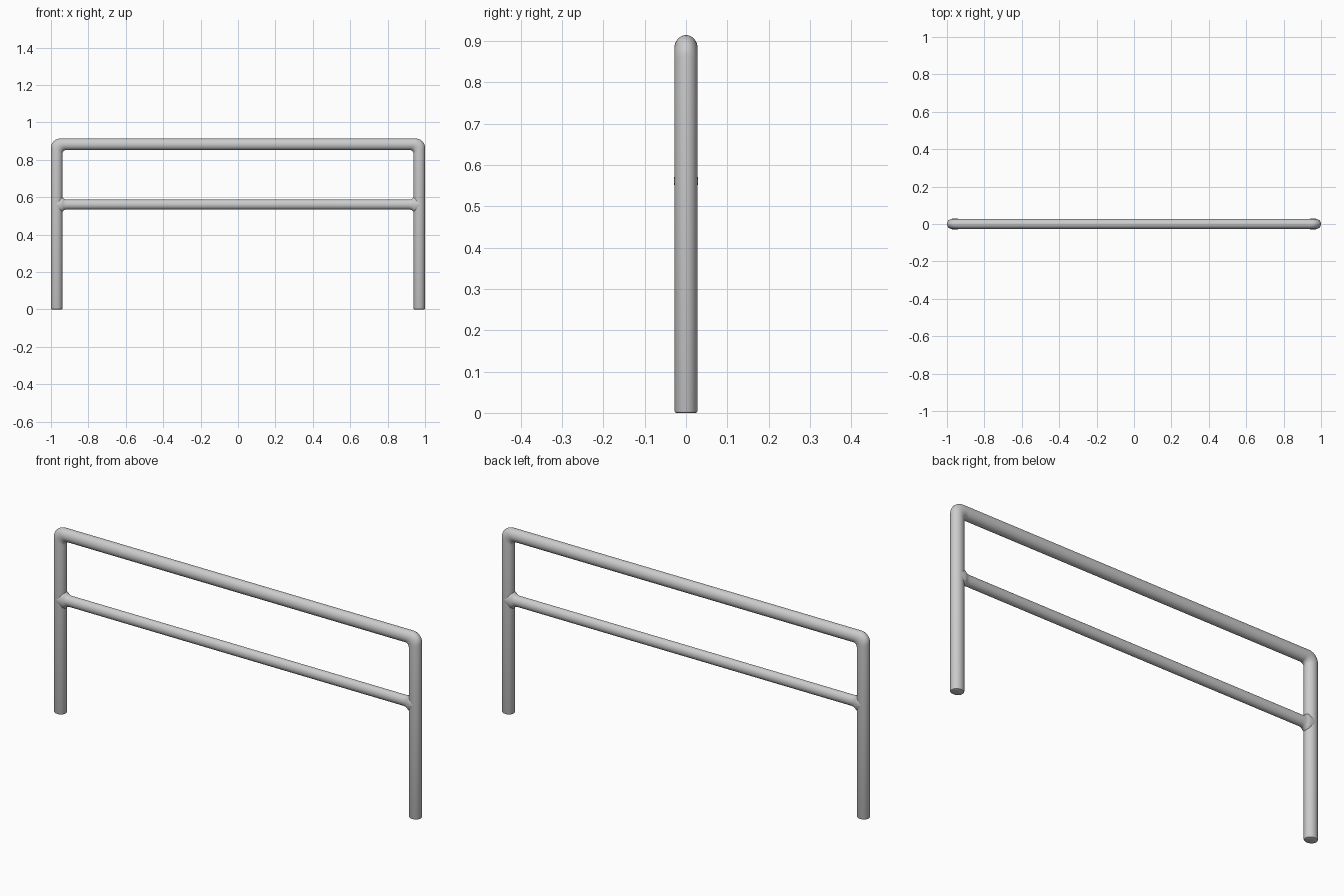
import bpy, bmesh
from math import sin, cos, pi

if "Cube" in bpy.data.objects:
    bpy.data.objects.remove(bpy.data.objects["Cube"])

SIDES = 32
H = 0.914          # overall height
W = 0.062          # tube thickness in the frame plane
RY = 0.028         # tube half depth


def loft(name, rings):
    """Skin elliptical rings; each ring = (outer point, inner point, half depth) in xz."""
    bm = bmesh.new()
    loops = []
    for (ox, oz), (ix, iz), ry in rings:
        mx, mz, hx, hz = (ox + ix) / 2, (oz + iz) / 2, (ox - ix) / 2, (oz - iz) / 2
        loops.append([bm.verts.new((mx + hx * cos(a), ry * sin(a), mz + hz * cos(a)))
                      for a in (2 * pi * k / SIDES for k in range(SIDES))])
    for a, b in zip(loops, loops[1:]):
        for k in range(SIDES):
            n = (k + 1) % SIDES
            bm.faces.new((a[k], a[n], b[n], b[k]))
    bm.faces.new(loops[0])
    bm.faces.new(loops[-1])
    bmesh.ops.recalc_face_normals(bm, faces=bm.faces[:])
    mesh = bpy.data.meshes.new(name)
    bm.to_mesh(mesh)
    bm.free()
    ob = bpy.data.objects.new(name, mesh)
    bpy.context.collection.objects.link(ob)
    bpy.ops.object.select_all(action='DESELECT')
    ob.select_set(True)
    bpy.context.view_layer.objects.active = ob
    bpy.ops.object.shade_smooth_by_angle(angle=0.6)
    return ob


def mirrored(rings):
    """Continue the right half of a sweep to the left side."""
    return rings + [((-o[0], o[1]), (-i[0], i[1]), r) for o, i, r in reversed(rings)]


# Outer frame: two posts and top rail as one bent tube
half = []
for z, inset in ((0, 0.004), (0.0015, 0.0015), (0.005, 0)):
    half.append(((1 - inset, z), (1 - W + inset, z), RY - inset))
RO, RI, STEPS = 0.05, 0.018, 10
for s in range(STEPS + 1):
    t = s / STEPS * pi / 2
    outer = (1 - RO + RO * cos(t), H - RO + RO * sin(t))
    inner = (1 - W - RI + RI * cos(t), H - W - RI + RI * sin(t))
    half.append((outer, inner, RY))
loft("handrail_frame", mirrored(half))

# Middle rail, flared where it blends into the posts
MID = 0.561
profile = [(0.972, 0.028, 0.0285), (0.960, 0.036, 0.0295), (0.946, 0.043, 0.029),
           (0.938, 0.039, 0.0275), (0.933, 0.033, 0.0255), (0.927, 0.029, 0.024),
           (0.920, 0.027, 0.0235), (0.912, 0.026, 0.023)]
loft("middle_rail", mirrored([((x, MID + rz), (x, MID - rz), ry) for x, rz, ry in profile]))
